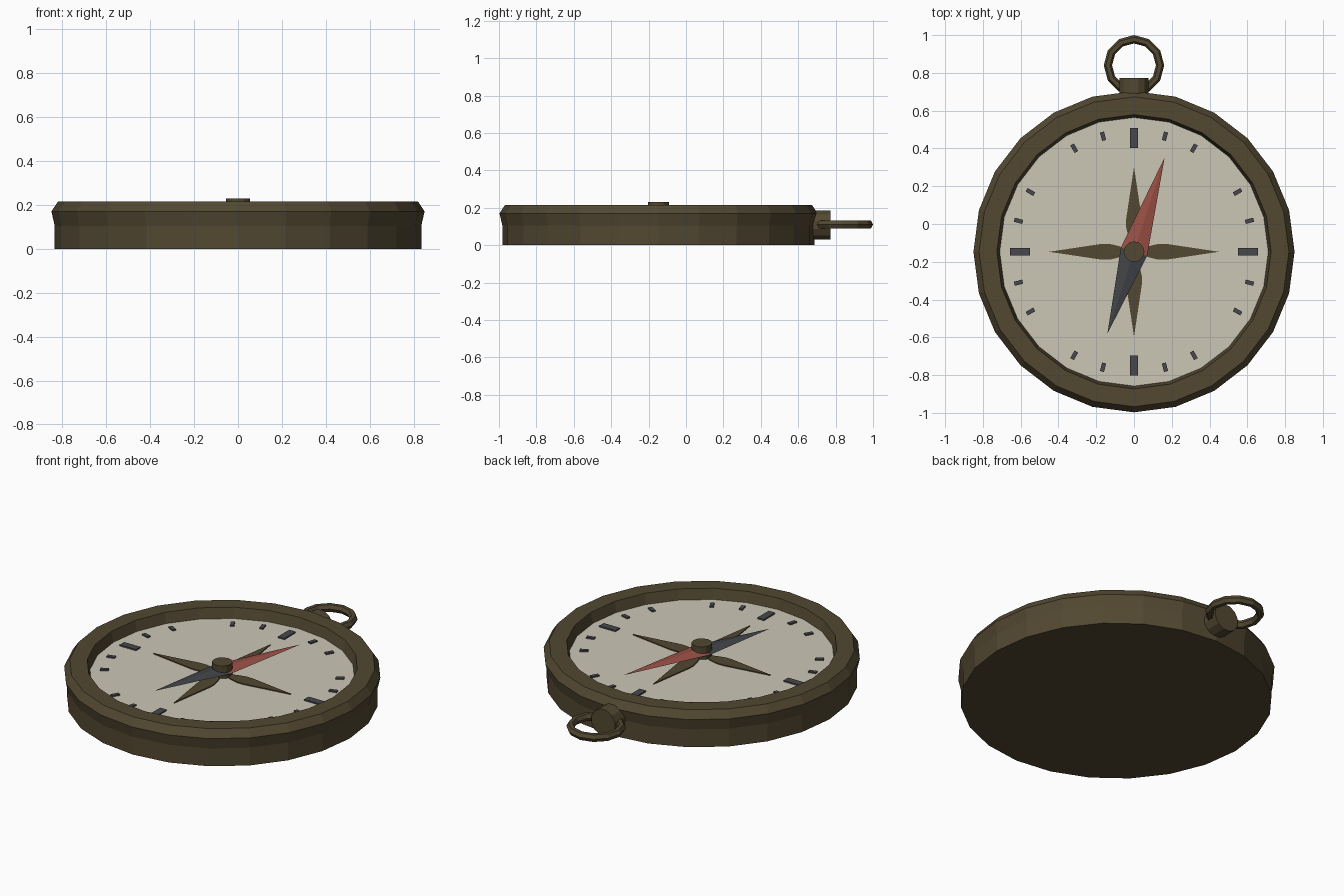
import bpy, bmesh
from math import sin, cos, pi, radians
from mathutils import Matrix, Vector

cube = bpy.data.objects.get("Cube")
if cube:
    bpy.data.objects.remove(cube, do_unlink=True)

CY = -0.147      # case centre on y
DIAL_Z = 0.155   # height of the dial face


def material(name, rgb):
    m = bpy.data.materials.new(name)
    m.use_nodes = True
    m.diffuse_color = (*rgb, 1)
    bsdf = m.node_tree.nodes["Principled BSDF"]
    bsdf.inputs["Base Color"].default_value = (*rgb, 1)
    bsdf.inputs["Roughness"].default_value = 0.7
    return m


bronze = material("dark_bronze", (0.085, 0.064, 0.031))
ivory = material("dial_ivory", (0.60, 0.57, 0.47))
slate = material("tick_slate", (0.065, 0.065, 0.075))
red = material("needle_red", (0.32, 0.08, 0.06))
steel = material("needle_grey", (0.055, 0.057, 0.065))


def finish(name, bm, mat, matrix=Matrix()):
    bm.transform(matrix)
    bmesh.ops.recalc_face_normals(bm, faces=bm.faces)
    mesh = bpy.data.meshes.new(name)
    bm.to_mesh(mesh)
    bm.free()
    mesh.materials.append(mat)
    ob = bpy.data.objects.new(name, mesh)
    bpy.context.collection.objects.link(ob)
    return ob


def lathe(name, profile, sides, mat, matrix, closed=False):
    """Revolve (radius, height) points about z; open profiles get end caps."""
    bm = bmesh.new()
    rings = [[bm.verts.new((r * cos(2 * pi * i / sides), r * sin(2 * pi * i / sides), z))
              for i in range(sides)] for r, z in profile]
    pairs = list(zip(rings, rings[1:]))
    if closed:
        pairs.append((rings[-1], rings[0]))
    else:
        bm.faces.new(rings[0])
        bm.faces.new(rings[-1])
    for a, b in pairs:
        for i in range(sides):
            j = (i + 1) % sides
            bm.faces.new((a[i], a[j], b[j], b[i]))
    return finish(name, bm, mat, matrix)


def plate(name, outline, height, mat, matrix):
    """Thin prism from a flat outline."""
    bm = bmesh.new()
    low = [bm.verts.new((x, y, 0)) for x, y in outline]
    high = [bm.verts.new((x, y, height)) for x, y in outline]
    bm.faces.new(low)
    bm.faces.new(high)
    n = len(outline)
    for i in range(n):
        j = (i + 1) % n
        bm.faces.new((low[i], low[j], high[j], high[i]))
    return finish(name, bm, mat, matrix)


def on_dial(angle=0, z=DIAL_Z):
    return Matrix.Translation((0, CY, z)) @ Matrix.Rotation(radians(angle), 4, 'Z')


# Case with flared bezel and recessed well
lathe("case", [(0.835, 0), (0.835, 0.105), (0.85, 0.17), (0.82, 0.215),
               (0.726, 0.215), (0.71, 0.15)], 24, bronze, on_dial(z=0))
lathe("dial", [(0.711, 0.148), (0.711, DIAL_Z)], 24, ivory, on_dial(z=0))

# Hour-style ticks: long at the quarters, short between, none on diagonals
for angle in range(0, 360, 15):
    if angle % 90 == 0:
        inner, half, kind = 0.55, 0.021, "major_tick"
    elif angle % 45:
        inner, half, kind = 0.61, 0.011, "minor_tick"
    else:
        continue
    box = [(-half, inner), (half, inner), (half, 0.656), (-half, 0.656)]
    plate(f"{kind}_{angle}", box, 0.008, slate, on_dial(angle))

# Four-pointed rose
petal = [(0, 0), (0.03, 0.08), (0.042, 0.13), (0.042, 0.17), (0, 0.45),
         (-0.042, 0.17), (-0.042, 0.13), (-0.03, 0.08)]
for angle in range(0, 360, 90):
    plate(f"rose_point_{angle}", petal, 0.006, bronze, on_dial(angle))


# Ridged needle halves
def needle(name, length, angle, mat):
    bm = bmesh.new()
    base = [bm.verts.new(p) for p in
            ((-0.073, 0, 0), (0, 0, 0.015), (0.073, 0, 0), (0, 0, -0.015))]
    tip = bm.verts.new((0, length, 0))
    bm.faces.new(base)
    for a, b in zip(base, base[1:] + base[:1]):
        bm.faces.new((a, b, tip))
    finish(name, bm, mat, on_dial(angle, 0.185))


needle("needle_north", 0.525, -18, red)
needle("needle_south", 0.455, 162, steel)
lathe("hub", [(0.055, 0.15), (0.055, 0.23)], 12, bronze, on_dial(z=0))

# Crown stem, lying along y
lay = Matrix.Translation((0, 0.66, 0.108)) @ Matrix.Rotation(-pi / 2, 4, 'X')
lathe("crown", [(0.08, 0), (0.08, 0.112)], 12, bronze,
      lay @ Matrix.Rotation(radians(15), 4, 'Z'))

# Hanging ring
section = [(0.138 + 0.022 * cos(k * pi / 3), 0.024 * sin(k * pi / 3)) for k in range(6)]
lathe("hanging_ring", section, 12, bronze,
      Matrix.Translation((0, 0.84, 0.11)), closed=True)
